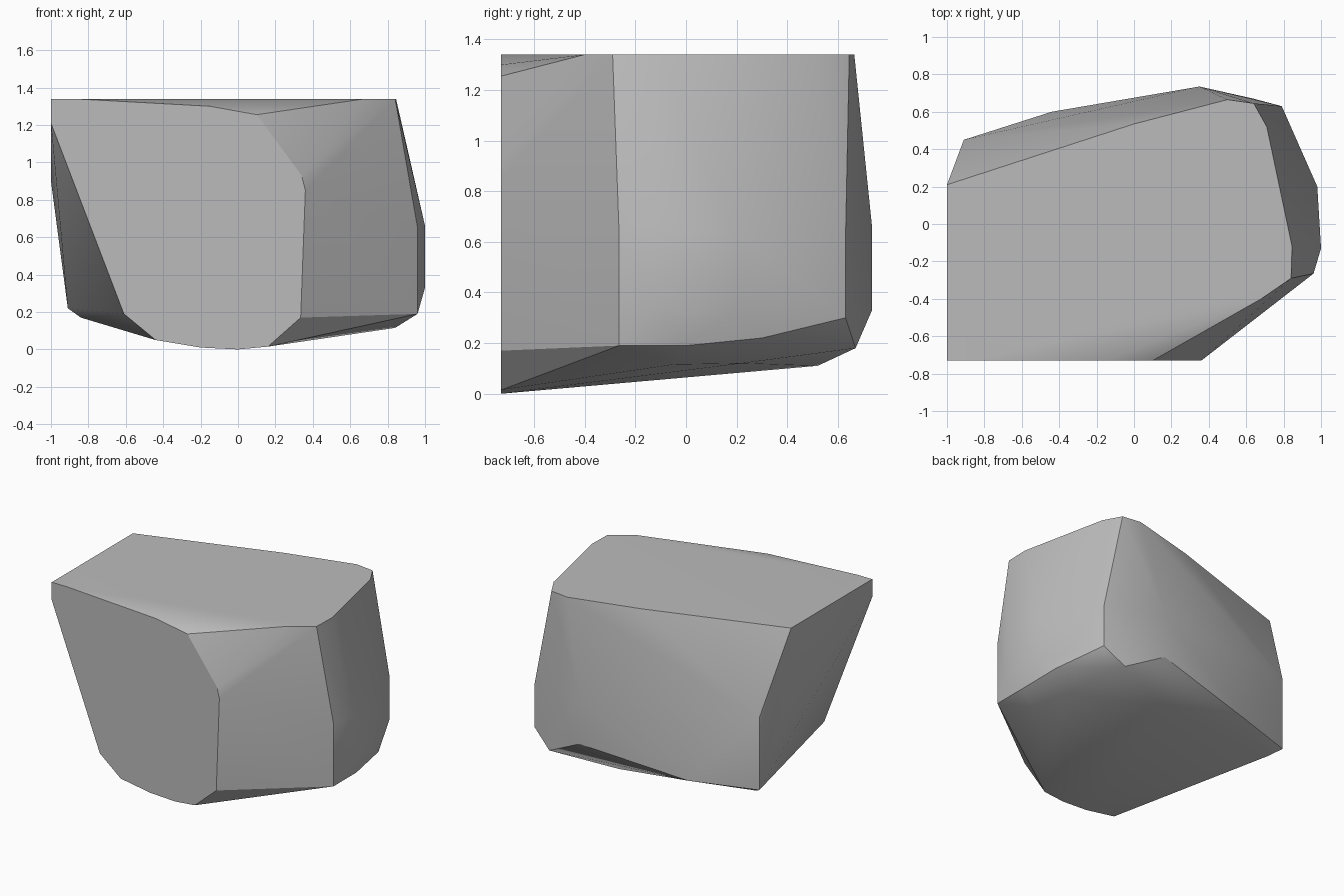
import bpy, bmesh

cube = bpy.data.objects.get("Cube")
if cube:
    bpy.data.objects.remove(cube, do_unlink=True)

# One plain stone colour
stone = bpy.data.materials.new("grey stone")
stone.use_nodes = True
colour = (0.5, 0.5, 0.5, 1.0)
stone.diffuse_color = colour
stone.node_tree.nodes["Principled BSDF"].inputs["Base Color"].default_value = colour

TOP, FRONT = 1.34, -0.73

# Flat top outline (x, y)
top = [(-1, FRONT), (-1, .21), (0, .535), (.5, .665), (.64, .645), (.71, .52),
       (.845, -.12), (.84, -.29), (.68, -.4), (-.88, FRONT)]
# Flat front outline (x, z)
front = [(-.15, 1.3), (.1, 1.255), (.34, .93), (.36, .85), (.335, .17), (.16, .015),
         (0, 0), (-.2, .01), (-.44, .05), (-.61, .19), (-1, 1.21)]
# Upright corners of the sides (x, y, low z, high z)
uprights = [(-1, .2, .9, TOP), (-.91, .45, .22, .75), (.35, .735, .33, .66),
            (.96, -.265, .19, .65), (1, -.13, .33, .66), (.98, .2, .33, .63),
            (.79, .63, .3, .6)]
# Rounded lower rim and underside
rim = [(-.84, .38, .17), (-.44, .6, .22), (.18, .52, .11), (.64, .67, .18), (.93, .3, .22),
       (.96, 0, .19), (.84, -.05, .115), (.78, .22, .12)]

points = [(x, y, TOP) for x, y in top] + [(x, FRONT, z) for x, z in front] + rim
for x, y, low, high in uprights:
    points += [(x, y, low), (x, y, high)]

# Wrap the corners into a solid boulder
bm = bmesh.new()
for p in points:
    bm.verts.new(p)
bmesh.ops.remove_doubles(bm, verts=bm.verts[:], dist=0.001)
hull = bmesh.ops.convex_hull(bm, input=bm.verts[:])
spare = {g for g in hull["geom_interior"] + hull["geom_unused"] if isinstance(g, bmesh.types.BMVert)}
bmesh.ops.delete(bm, geom=list(spare), context='VERTS')
bmesh.ops.dissolve_limit(bm, angle_limit=0.02, verts=bm.verts[:], edges=bm.edges[:])
bmesh.ops.recalc_face_normals(bm, faces=bm.faces[:])

mesh = bpy.data.meshes.new("boulder")
bm.to_mesh(mesh)
bm.free()
mesh.materials.append(stone)
boulder = bpy.data.objects.new("boulder", mesh)
bpy.context.collection.objects.link(boulder)

# Soft facets with crisp main edges
bpy.context.view_layer.objects.active = boulder
boulder.select_set(True)
bpy.ops.object.shade_smooth_by_angle(angle=0.5)
